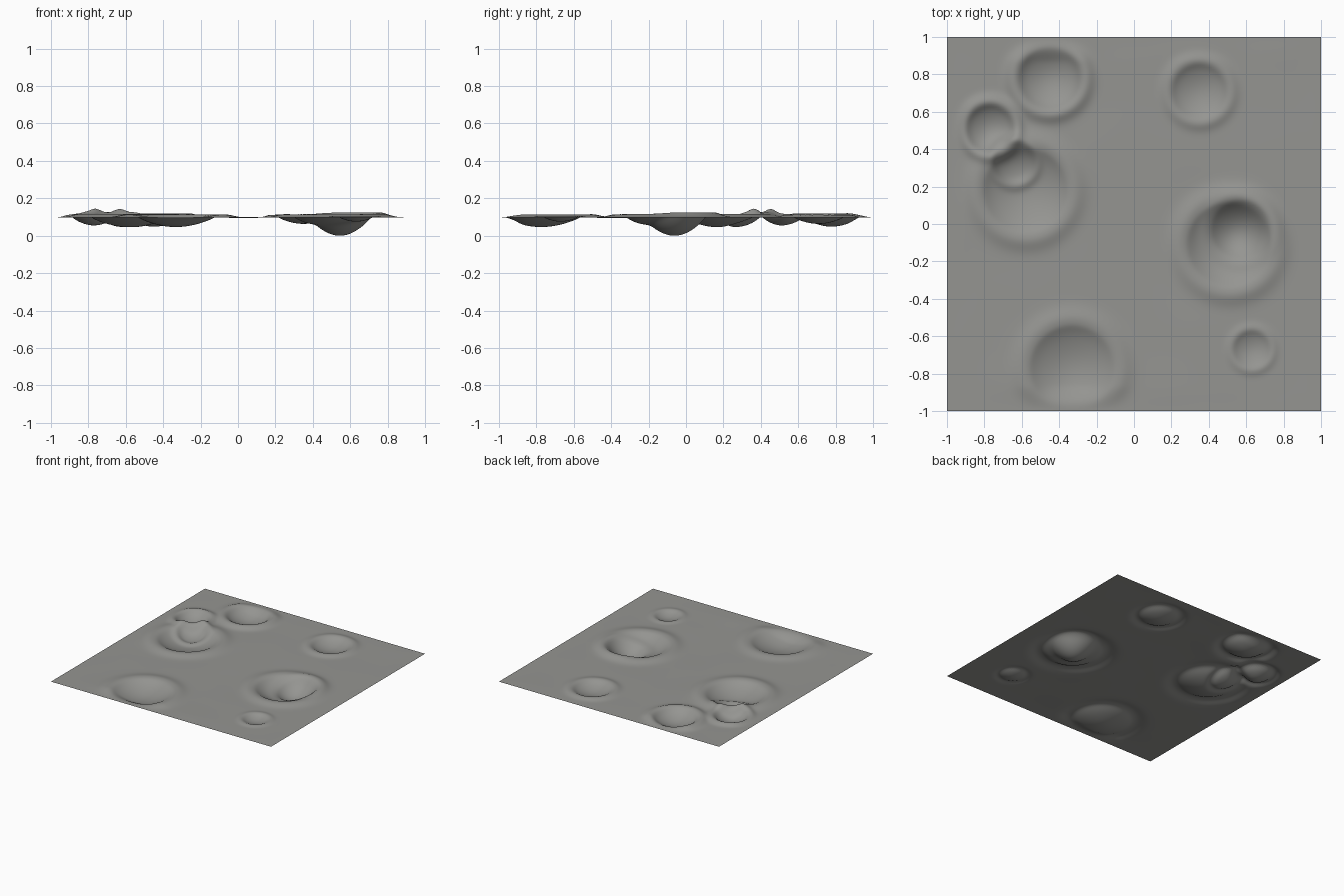
import bpy, bmesh, math
from mathutils import Vector, noise

if "Cube" in bpy.data.objects:
    bpy.data.objects.remove(bpy.data.objects["Cube"], do_unlink=True)

GROUND = 0.095

# Craters: x, y, bowl radius, depth, rim height
CRATERS = [
    (-0.45, 0.78, 0.17, 0.050, 0.022),
    (0.35, 0.71, 0.15, 0.034, 0.014),
    (0.51, -0.11, 0.23, 0.060, 0.018),
    (0.57, -0.03, 0.16, 0.046, 0.008),
    (-0.33, -0.77, 0.23, 0.052, 0.015),
    (0.63, -0.67, 0.10, 0.022, 0.008),
    (-0.58, 0.18, 0.23, 0.054, 0.018),
    (-0.64, 0.33, 0.11, 0.014, 0.012),
    (-0.77, 0.51, 0.13, 0.042, 0.018),
]


def smoothstep(t):
    t = max(0.0, min(1.0, t))
    return t * t * (3 - 2 * t)


def crater(x, y, cx, cy, radius, depth, rim):
    """Rounded bowl surrounded by a soft raised rim."""
    t = math.hypot(x - cx, y - cy) / radius
    bowl = depth * (1 - t * t) ** 1.3 if t < 1 else 0.0
    return rim * math.exp(-((t - 1.15) / 0.25) ** 2) - bowl


def height(x, y):
    relief = sum(crater(x, y, *c) for c in CRATERS)
    relief += 0.003 * noise.noise(Vector((x * 3, y * 3, 0.5)))
    # Relief fades out at the border so the edges stay level
    return GROUND + relief * smoothstep((1 - max(abs(x), abs(y))) / 0.14)


# Cratered ground sheet
bm = bmesh.new()
bmesh.ops.create_grid(bm, x_segments=160, y_segments=160, size=1)
for v in bm.verts:
    v.co.z = height(v.co.x, v.co.y)
lowest = min(v.co.z for v in bm.verts)
for v in bm.verts:
    v.co.z -= lowest
for f in bm.faces:
    f.smooth = True
mesh = bpy.data.meshes.new("cratered_ground")
bm.to_mesh(mesh)
bm.free()
ground = bpy.data.objects.new("cratered_ground", mesh)
bpy.context.collection.objects.link(ground)

# Grey dust material
mat = bpy.data.materials.new("grey_dust")
mat.use_nodes = True
colour = (0.30, 0.30, 0.285, 1)
mat.diffuse_color = colour
mat.node_tree.nodes["Principled BSDF"].inputs["Base Color"].default_value = colour
mesh.materials.append(mat)
